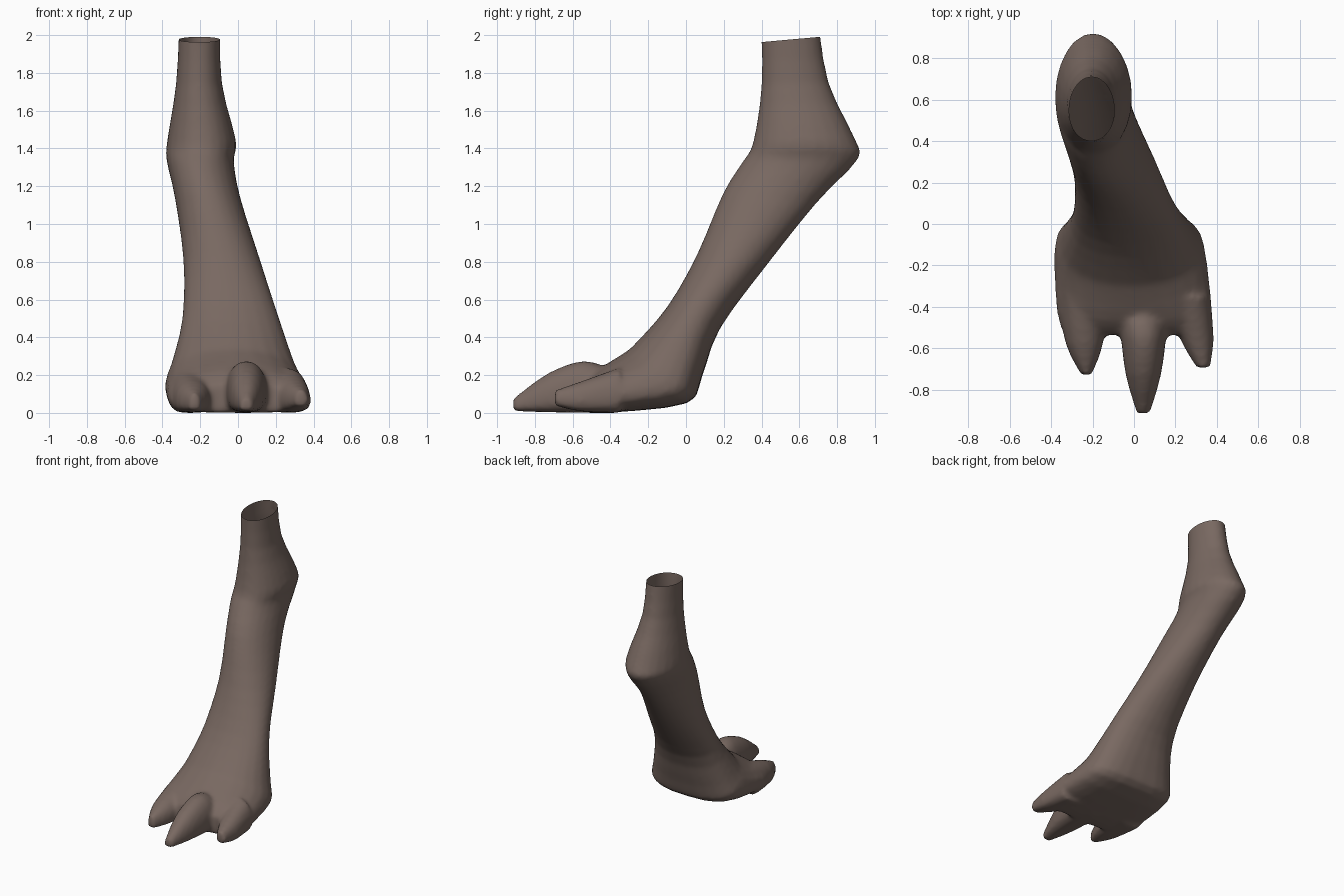
import bpy, bmesh, math

if "Cube" in bpy.data.objects:
    bpy.data.objects.remove(bpy.data.objects["Cube"])

SIDES, STEPS = 24, 3


def spline(keys):
    """Smooth in-between rows through the key rows (Catmull-Rom)."""
    rows = []
    for i in range(len(keys) - 1):
        quad = zip(keys[max(i - 1, 0)], keys[i], keys[i + 1], keys[min(i + 2, len(keys) - 1)])
        quad = list(quad)
        for s in range(STEPS):
            t = s / STEPS
            rows.append([b + t * (c - a) / 2 + t * t * (a - 2.5 * b + 2 * c - d / 2)
                         + t ** 3 * (1.5 * (b - c) + (d - a) / 2) for a, b, c, d in quad])
    return rows + [list(keys[-1])]


def loft(bm, keys):
    """Skin rounded rings, each (front y, front z, back y, back z, x min, x max); soles get flatter near the ground."""
    loops = []
    for fy, fz, by, bz, xl, xr in spline(keys):
        flat = max(0, 1 - (fz + bz) / 1.2)
        wide, sole = 0.48 + 0.17 * flat, 1 - 0.4 * flat
        loop = []
        for i in range(SIDES):
            a = 2 * math.pi * i / SIDES
            c, s = math.cos(a), math.sin(a)
            power = 0.95 if c > 0 else sole
            k = abs(c) ** power
            t = wide * (1 - k) if c > 0 else wide + (1 - wide) * k
            x = (xl + xr) / 2 + math.copysign(abs(s) ** power, s) * (xr - xl) / 2
            loop.append(bm.verts.new((x, fy + (by - fy) * t, fz + (bz - fz) * t)))
        loops.append(loop)
    for a, b in zip(loops, loops[1:]):
        for i in range(SIDES):
            j = (i + 1) % SIDES
            bm.faces.new((a[i], a[j], b[j], b[i]))
    bm.faces.new(loops[0])
    bm.faces.new(loops[-1])


def toe(bm, sections, lift):
    """Toe from (y, centre x, half width, top z); the underside rises to lift at the tip."""
    last = len(sections) - 1
    loft(bm, [(y, top, y, 0.008 + lift * (i / last) ** 2, x - h, x + h)
              for i, (y, x, h, top) in enumerate(sections)])


bm = bmesh.new()

# Shank, hock, metatarsus and pad
loft(bm, [
    (.395, 2.10, .70, 2.10, -.31, -.095),
    (.40, 1.75, .755, 1.76, -.328, -.085),
    (.355, 1.44, .895, 1.46, -.375, -.01),
    (.30, 1.34, .91, 1.35, -.378, -.022),
    (.195, 1.17, .70, 1.13, -.335, .012),
    (.055, .84, .435, .80, -.29, .117),
    (-.10, .57, .18, .455, -.295, .217),
    (-.27, .375, .085, .20, -.35, .297),
    (-.33, .325, .005, .06, -.385, .343),
    (-.47, .235, -.38, .012, -.375, .378),
    (-.535, .16, -.535, .012, -.34, .375),
])

# Middle, inner and outer toes
toe(bm, [(-.40, .03, .12, .24), (-.54, .045, .11, .285), (-.73, .045, .085, .22), (-.915, .045, .032, .085)], .01)
toe(bm, [(-.35, -.25, .12, .24), (-.58, -.24, .09, .175), (-.73, -.23, .025, .11)], .015)
toe(bm, [(-.35, .26, .11, .25), (-.56, .305, .08, .175), (-.695, .335, .032, .13)], .04)

bmesh.ops.recalc_face_normals(bm, faces=bm.faces)
mesh = bpy.data.meshes.new("foot_source")
bm.to_mesh(mesh)
bm.free()
source = bpy.data.objects.new("foot_source", mesh)
bpy.context.collection.objects.link(source)

# Fuse the toes into the pad and soften the joins
remesh = source.modifiers.new("fuse", 'REMESH')
remesh.mode = 'VOXEL'
remesh.voxel_size = 0.016
smooth = source.modifiers.new("soften", 'SMOOTH')
smooth.factor = 0.5
smooth.iterations = 6
depsgraph = bpy.context.evaluated_depsgraph_get()
fused = bpy.data.meshes.new_from_object(source.evaluated_get(depsgraph))
bpy.data.objects.remove(source)

# Open, slightly sloping cut at the top of the shank
bm = bmesh.new()
bm.from_mesh(fused)
bmesh.ops.bisect_plane(bm, geom=bm.verts[:] + bm.edges[:] + bm.faces[:],
                       plane_co=(0, .40, 1.972), plane_no=(0, -.09, 1), clear_outer=True)
low = min(v.co.z for v in bm.verts)
for v in bm.verts:
    v.co.z -= low
for f in bm.faces:
    f.smooth = True
bm.to_mesh(fused)
bm.free()

leg = bpy.data.objects.new("clawed_foot_and_leg", fused)
bpy.context.collection.objects.link(leg)
skin = bpy.data.materials.new("brown_skin")
skin.diffuse_color = (.19, .14, .12, 1)
skin.use_nodes = True
skin.node_tree.nodes["Principled BSDF"].inputs["Base Color"].default_value = skin.diffuse_color
fused.materials.clear()
fused.materials.append(skin)
